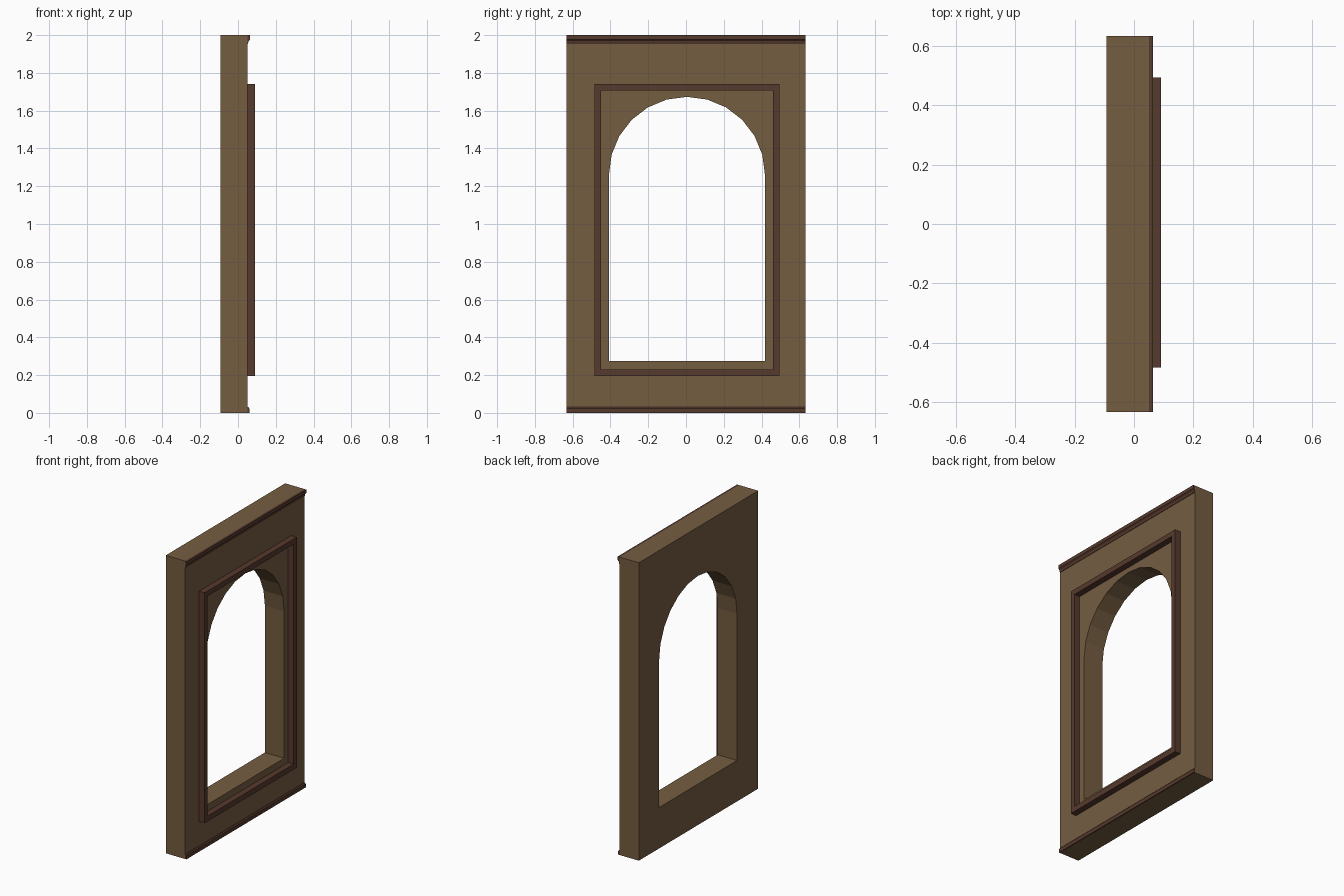
import bpy, bmesh, math
from mathutils import Vector

if "Cube" in bpy.data.objects:
    bpy.data.objects.remove(bpy.data.objects["Cube"])


def material(name, rgb):
    m = bpy.data.materials.new(name)
    m.diffuse_color = (*rgb, 1)
    m.use_nodes = True
    m.node_tree.nodes["Principled BSDF"].inputs["Base Color"].default_value = m.diffuse_color
    return m


TAN = material("tan plaster", (0.178, 0.110, 0.053))
BROWN = material("dark brown wood", (0.092, 0.041, 0.026))

X_BACK, X_FACE, X_FRONT = -0.093, 0.05, 0.091
HALF_W, HEIGHT = 0.633, 2.0
CY = 0.005  # the window sits slightly off centre


def finish(name, bm, mat):
    bmesh.ops.recalc_face_normals(bm, faces=bm.faces)
    me = bpy.data.meshes.new(name)
    bm.to_mesh(me)
    bm.free()
    me.materials.append(mat)
    ob = bpy.data.objects.new(name, me)
    bpy.context.collection.objects.link(ob)
    return ob


def prism(name, points, offset, mat):
    """Extrude a flat outline along an offset vector."""
    bm = bmesh.new()
    face = bm.faces.new([bm.verts.new(p) for p in points])
    ext = bmesh.ops.extrude_face_region(bm, geom=[face], use_keep_orig=True)
    verts = [g for g in ext["geom"] if isinstance(g, bmesh.types.BMVert)]
    bmesh.ops.translate(bm, verts=verts, vec=Vector(offset))
    return finish(name, bm, mat)


def rect(x, y0, y1, z0, z1):
    return [(x, y0, z0), (x, y1, z0), (x, y1, z1), (x, y0, z1)]


# Wall panel with an arched opening
wall = prism("wall_panel", rect(X_BACK, -HALF_W, HALF_W, 0, HEIGHT),
             (X_FACE - X_BACK, 0, 0), TAN)
R, SPRING, SILL = 0.413, 1.26, 0.275
arch = [(-0.3, CY - R, SILL), (-0.3, CY + R, SILL)]
for i in range(13):
    a = math.pi * i / 12
    arch.append((-0.3, CY + R * math.cos(a), SPRING + R * math.sin(a)))
cutter = prism("arch_cutter", arch, (0.6, 0, 0), TAN)
cutter.hide_render = True
mod = wall.modifiers.new("arch", 'BOOLEAN')
mod.operation, mod.solver, mod.object = 'DIFFERENCE', 'EXACT', cutter
bpy.context.view_layer.objects.active = wall
bpy.ops.object.modifier_apply(modifier=mod.name)
bpy.data.objects.remove(cutter, do_unlink=True)

# Rectangular frame around the opening
bm = bmesh.new()
loops = []
for x, half, z0, z1 in ((X_FACE, 0.489, 0.194, 1.741), (X_FRONT, 0.489, 0.194, 1.741),
                        (X_FRONT, 0.456, 0.230, 1.706), (X_FACE, 0.456, 0.230, 1.706)):
    loops.append([bm.verts.new(p) for p in rect(x, CY - half, CY + half, z0, z1)])
for k in range(4):
    a, b = loops[k], loops[(k + 1) % 4]
    for i in range(4):
        j = (i + 1) % 4
        bm.faces.new((a[i], a[j], b[j], b[i]))
finish("window_frame", bm, BROWN)

# Top and bottom mouldings, swept along the wall
mouldings = {
    "top_moulding": [(X_FACE, 2.0), (0.064, 2.0), (0.064, 1.976), (0.056, 1.968), (0.053, 1.954), (X_FACE, 1.954)],
    "bottom_moulding": [(X_FACE, 0), (0.060, 0), (0.060, 0.024), (0.054, 0.031), (X_FACE, 0.031)],
}
for name, profile in mouldings.items():
    prism(name, [(x, -HALF_W, z) for x, z in profile], (0, 2 * HALF_W, 0), BROWN)
